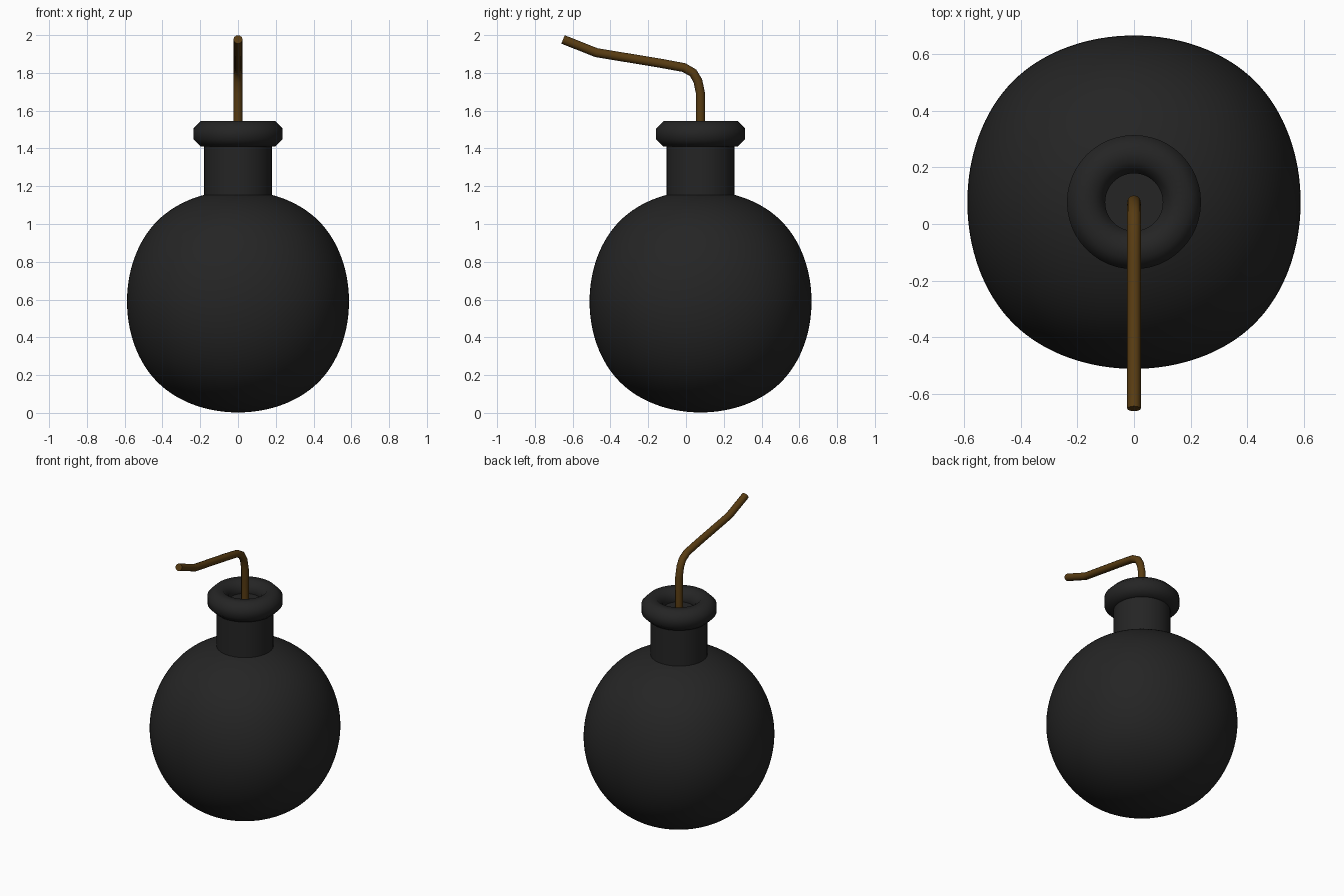
import bpy, bmesh, math
from mathutils import Vector

if "Cube" in bpy.data.objects:
    bpy.data.objects.remove(bpy.data.objects["Cube"], do_unlink=True)

AXIS_Y = 0.077  # body, neck and rim share this vertical axis


def make_material(name, rgb):
    mat = bpy.data.materials.new(name)
    mat.use_nodes = True
    mat.diffuse_color = (*rgb, 1)
    bsdf = mat.node_tree.nodes["Principled BSDF"]
    bsdf.inputs["Base Color"].default_value = (*rgb, 1)
    bsdf.inputs["Roughness"].default_value = 0.8
    return mat


def finish(name, mat, angle=40):
    obj = bpy.context.object
    obj.name = obj.data.name = name
    obj.data.materials.clear()
    obj.data.materials.append(mat)
    bpy.ops.object.shade_smooth_by_angle(angle=math.radians(angle))
    return obj


black = make_material("black iron", (0.018, 0.018, 0.018))
brown = make_material("brown cord", (0.098, 0.045, 0.006))

# Round body: a cube softened by subdivision, slightly squarish
bpy.ops.mesh.primitive_cube_add(size=1.4, location=(0, AXIS_Y, 0.59))
subsurf = bpy.context.object.modifiers.new("rounding", 'SUBSURF')
subsurf.levels = subsurf.render_levels = 5
bpy.ops.object.modifier_apply(modifier="rounding")
finish("body", black)

# Neck: its cap is the floor of the opening
bottom, top = 1.08, 1.47
bpy.ops.mesh.primitive_cylinder_add(vertices=32, radius=0.18, depth=top - bottom,
                                    location=(0, AXIS_Y, (top + bottom) / 2))
finish("neck", black)

# Rim: a ring with an eight-sided, flat-topped section
mesh = bpy.data.meshes.new("rim")
rim = bpy.data.objects.new("rim", mesh)
bpy.context.collection.objects.link(rim)
bm = bmesh.new()
section = []
for i in range(8):
    a = math.radians(22.5 + 45 * i)
    section.append(bm.verts.new((0.169 + 0.073 * math.cos(a), 0, 0.073 * math.sin(a))))
edges = [bm.edges.new((section[i - 1], section[i])) for i in range(8)]
bmesh.ops.spin(bm, geom=section + edges, cent=(0, 0, 0), axis=(0, 0, 1),
               angle=math.tau, steps=48)
bmesh.ops.remove_doubles(bm, verts=bm.verts, dist=0.0005)
bmesh.ops.recalc_face_normals(bm, faces=bm.faces)
bm.to_mesh(mesh)
bm.free()
rim.location = (0, AXIS_Y, 1.477)
bpy.ops.object.select_all(action='DESELECT')
rim.select_set(True)
bpy.context.view_layer.objects.active = rim
finish("rim", black, 60)

# Fuse: a bent round cord rising from the opening and leaning forward
path = [(0.077, 1.45), (0.077, 1.69), (0.063, 1.757), (0.038, 1.8), (-0.01, 1.828),
        (-0.14, 1.852), (-0.474, 1.907), (-0.651, 1.977)]
curve = bpy.data.curves.new("fuse", 'CURVE')
curve.dimensions = '3D'
curve.bevel_depth = 0.024
curve.bevel_resolution = 4
curve.use_fill_caps = True
spline = curve.splines.new('POLY')
spline.points.add(len(path) - 1)
for point, (y, z) in zip(spline.points, path):
    point.co = (0, y, z, 1)
fuse = bpy.data.objects.new("fuse", curve)
bpy.context.collection.objects.link(fuse)
bpy.ops.object.select_all(action='DESELECT')
fuse.select_set(True)
bpy.context.view_layer.objects.active = fuse
bpy.ops.object.convert(target='MESH')
finish("fuse", brown, 50)
